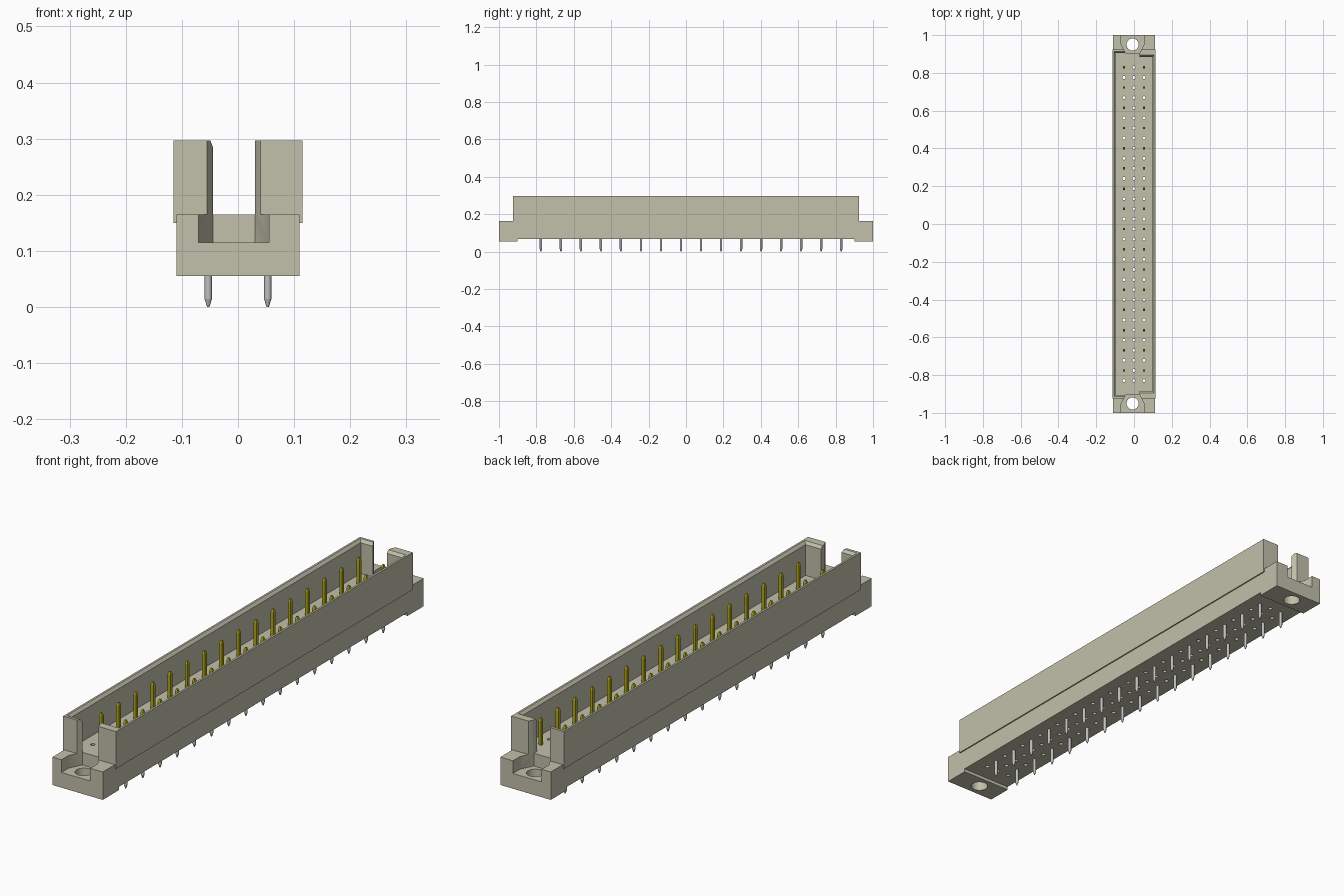
import bpy, bmesh
from mathutils import Matrix, Vector

cube = bpy.data.objects.get("Cube")
if cube:
    bpy.data.objects.remove(cube, do_unlink=True)


def material(name, rgb, metallic=0.0):
    m = bpy.data.materials.new(name)
    m.use_nodes = True
    col = (*rgb, 1.0)
    m.diffuse_color = col
    bsdf = m.node_tree.nodes["Principled BSDF"]
    bsdf.inputs["Base Color"].default_value = col
    bsdf.inputs["Roughness"].default_value = 0.5
    return m


BEIGE = material("beige plastic", (0.54, 0.53, 0.41))
GOLD = material("gold contact", (0.45, 0.39, 0.01))
GREY = material("grey metal", (0.52, 0.52, 0.52))


def to_object(name, bm, mat):
    bmesh.ops.recalc_face_normals(bm, faces=bm.faces)
    mesh = bpy.data.meshes.new(name)
    bm.to_mesh(mesh)
    bm.free()
    mesh.materials.append(mat)
    ob = bpy.data.objects.new(name, mesh)
    bpy.context.collection.objects.link(ob)
    return ob


def loft(bm, rings):
    """Skin a stack of equal-length closed rings and cap both ends."""
    rows = [[bm.verts.new(p) for p in ring] for ring in rings]
    n = len(rows[0])
    for a, b in zip(rows, rows[1:]):
        for i in range(n):
            j = (i + 1) % n
            bm.faces.new((a[i], a[j], b[j], b[i]))
    bm.faces.new(rows[0][::-1])
    bm.faces.new(rows[-1])


def prism(bm, outline, z0, z1):
    loft(bm, [[(x, y, z) for x, y in outline] for z in (z0, z1)])


def box(bm, x0, x1, y0, y1, z0, z1):
    prism(bm, [(x0, y0), (x1, y0), (x1, y1), (x0, y1)], z0, z1)


def cylinder(bm, x, y, r, z0, z1, sides):
    bmesh.ops.create_cone(bm, cap_ends=True, segments=sides, radius1=r, radius2=r,
                          depth=z1 - z0,
                          matrix=Matrix.Translation((x, y, (z0 + z1) / 2)))


def boolean(target, bm, operation):
    """Apply a boolean with a temporary cutter."""
    cutter = to_object("cutter", bm, BEIGE)
    cutter.hide_render = True
    mod = target.modifiers.new("bool", 'BOOLEAN')
    mod.operation = operation
    mod.solver = 'EXACT'
    mod.object = cutter
    bpy.context.view_layer.objects.active = target
    bpy.ops.object.modifier_apply(modifier=mod.name)
    bpy.data.objects.remove(cutter, do_unlink=True)


# Contact grid: three columns, 32 rows, pins in every other outer position
COL, PITCH, ROWS = 0.053, 0.0535, 32
row_y = [(ROWS - 1) / 2 * PITCH - i * PITCH for i in range(ROWS)]
pin_sites = [(x, y) for x in (-COL, COL) for y in row_y[::2]]
hole_sites = [(0, y) for y in row_y] + [(x, y) for x in (-COL, COL) for y in row_y[1::2]]

FLOOR, TOP = 0.165, 0.297

# Base: side profile with feet at both ends, extruded across the width
bm = bmesh.new()
side = [(-1, 0.055), (-0.9, 0.055), (-0.9, 0.068), (0.9, 0.068),
        (0.9, 0.055), (1, 0.055), (1, FLOOR), (-1, FLOOR)]
loft(bm, [[(x, y, z) for y, z in side] for x in (-0.11, 0.11)])
housing = to_object("housing", bm, BEIGE)

# Shroud block, slightly wider than the base
bm = bmesh.new()
box(bm, -0.115, 0.115, -0.925, 0.925, 0.15, TOP)
boolean(housing, bm, 'UNION')


# Cavity: end walls thicker on one side, with a flared rim
def cavity_ring(z, flare):
    c, thin, thick = 0.098 + flare, 0.905 + flare, 0.885 + flare
    pts = [(-c, -thin), (0, -thin), (0, -thick), (c, -thick),
           (c, thick), (0, thick), (0, thin), (-c, thin)]
    return [(x, y, z) for x, y in pts]


bm = bmesh.new()
loft(bm, [cavity_ring(FLOOR, 0), cavity_ring(0.286, 0),
          cavity_ring(TOP, 0.009), cavity_ring(0.35, 0.009)])
boolean(housing, bm, 'DIFFERENCE')

# End pockets, the slots through the end walls and the mounting holes
for s in (-1, 1):
    bm = bmesh.new()
    pocket = [(-0.07, 1.02), (-0.07, 0.955), (-0.045, 0.905),
              (0.03, 0.905), (0.055, 0.955), (0.055, 1.02)]
    prism(bm, [(x, s * y) for x, y in pocket], 0.115, 0.36)
    boolean(housing, bm, 'DIFFERENCE')

    bm = bmesh.new()
    y0, y1 = sorted((s * 0.87, s * 0.91))
    box(bm, -0.045, 0.03, y0, y1, FLOOR, 0.37)
    boolean(housing, bm, 'DIFFERENCE')

    bm = bmesh.new()
    cylinder(bm, -0.0075, s * 0.95, 0.032, 0.02, 0.14, 32)
    boolean(housing, bm, 'DIFFERENCE')

# Empty contact holes
bm = bmesh.new()
for x, y in hole_sites:
    cylinder(bm, x, y, 0.008, 0.03, 0.2, 12)
boolean(housing, bm, 'DIFFERENCE')


def smooth(ob):
    bpy.ops.object.select_all(action='DESELECT')
    ob.select_set(True)
    bpy.context.view_layer.objects.active = ob
    bpy.ops.object.shade_smooth_by_angle(angle=0.6)


smooth(housing)


# Square contact blades inside the shroud, with tapered tips
def square(x, y, z, h):
    return [(x - h, y - h, z), (x + h, y - h, z), (x + h, y + h, z), (x - h, y + h, z)]


bm = bmesh.new()
for x, y in pin_sites:
    loft(bm, [square(x, y, 0.15, 0.0062), square(x, y, 0.26, 0.0062),
              square(x, y, 0.27, 0.003)])
to_object("contact_blades", bm, GOLD)

# Round solder tails below, with pointed tips
bm = bmesh.new()
for x, y in pin_sites:
    cylinder(bm, x, y, 0.0065, 0.014, 0.08, 12)
    bmesh.ops.create_cone(bm, cap_ends=True, segments=12, radius1=0.002, radius2=0.0065,
                          depth=0.014, matrix=Matrix.Translation((x, y, 0.007)))
smooth(to_object("solder_tails", bm, GREY))
